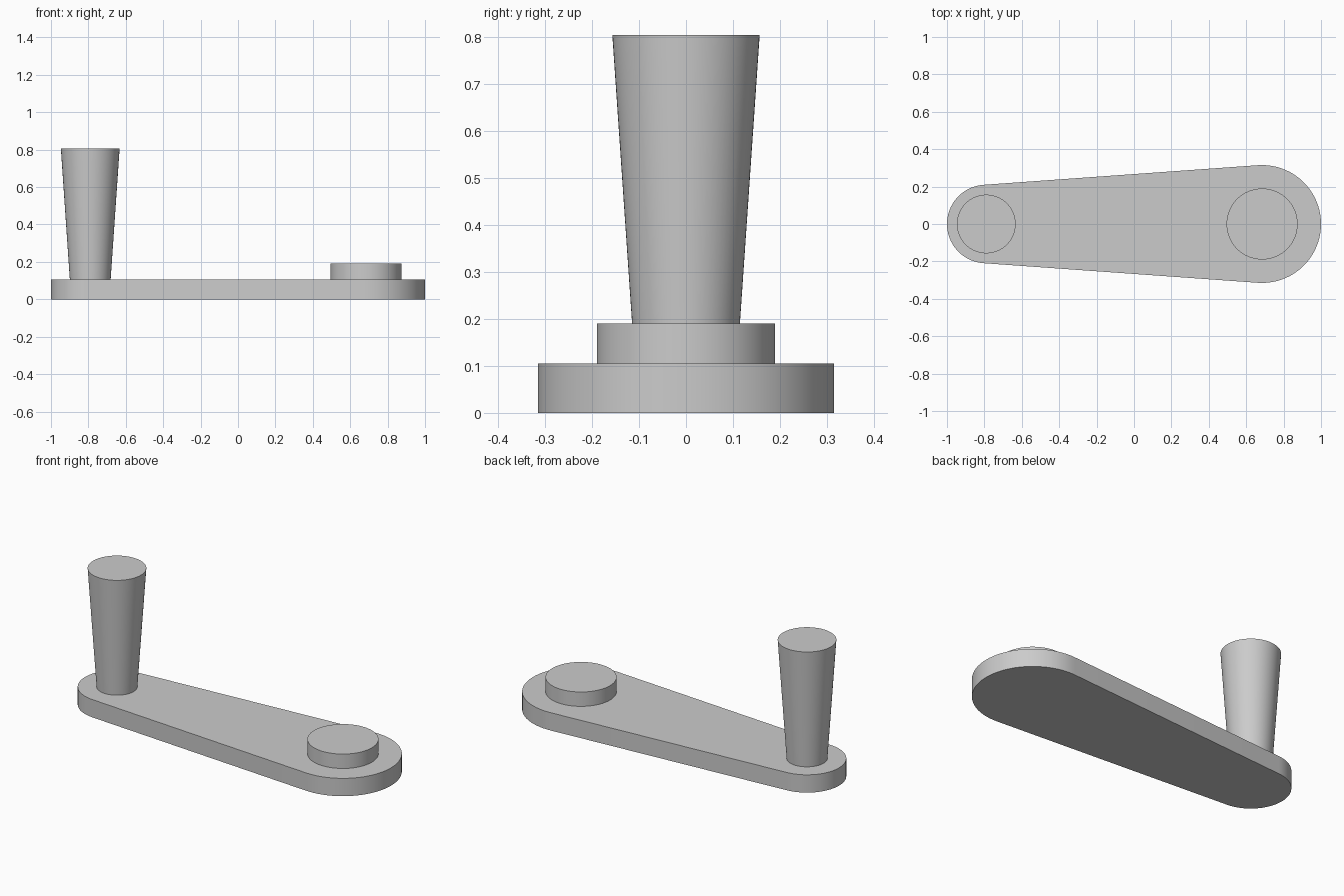
import bpy
import bmesh
from math import asin, cos, sin, pi, radians

cube = bpy.data.objects.get("Cube")
if cube:
    bpy.data.objects.remove(cube, do_unlink=True)

grey = bpy.data.materials.new("light grey")
grey.use_nodes = True
colour = (0.6, 0.6, 0.6, 1)
grey.diffuse_color = colour
grey.node_tree.nodes["Principled BSDF"].inputs["Base Color"].default_value = colour

HUB_X, HUB_END = 0.685, 0.315
GRIP_X, GRIP_END = -0.79, 0.21
ARM_TOP = 0.105


def finish(obj, name):
    obj.name = name
    obj.data.name = name
    obj.data.materials.append(grey)
    bpy.ops.object.select_all(action='DESELECT')
    obj.select_set(True)
    bpy.context.view_layer.objects.active = obj
    bpy.ops.object.shade_smooth_by_angle(angle=radians(30))


def peg(name, x, bottom_radius, top_radius, bottom, top):
    bpy.ops.mesh.primitive_cone_add(
        vertices=64, radius1=bottom_radius, radius2=top_radius,
        depth=top - bottom, location=(x, 0, (bottom + top) / 2))
    finish(bpy.context.object, name)


def arc(x, radius, start, end, steps=40):
    angles = [start + (end - start) * i / steps for i in range(steps + 1)]
    return [(x + radius * cos(a), radius * sin(a), 0) for a in angles]


# Crank arm: two round ends joined by tangent sides, extruded upwards
lean = pi / 2 + asin((HUB_END - GRIP_END) / (HUB_X - GRIP_X))
outline = arc(HUB_X, HUB_END, -lean, lean) + arc(GRIP_X, GRIP_END, lean, 2 * pi - lean)
bm = bmesh.new()
base = bm.faces.new([bm.verts.new(p) for p in outline])
result = bmesh.ops.extrude_face_region(bm, geom=[base], use_keep_orig=True)
raised = [g for g in result["geom"] if isinstance(g, bmesh.types.BMVert)]
bmesh.ops.translate(bm, verts=raised, vec=(0, 0, ARM_TOP))
bmesh.ops.recalc_face_normals(bm, faces=bm.faces)
mesh = bpy.data.meshes.new("crank_arm")
bm.to_mesh(mesh)
bm.free()
arm = bpy.data.objects.new("crank_arm", mesh)
bpy.context.collection.objects.link(arm)
finish(arm, "crank_arm")

# Hub disc and flared grip
peg("hub", HUB_X, 0.19, 0.19, ARM_TOP, 0.19)
peg("handle_grip", GRIP_X, 0.109, 0.157, ARM_TOP, 0.805)
